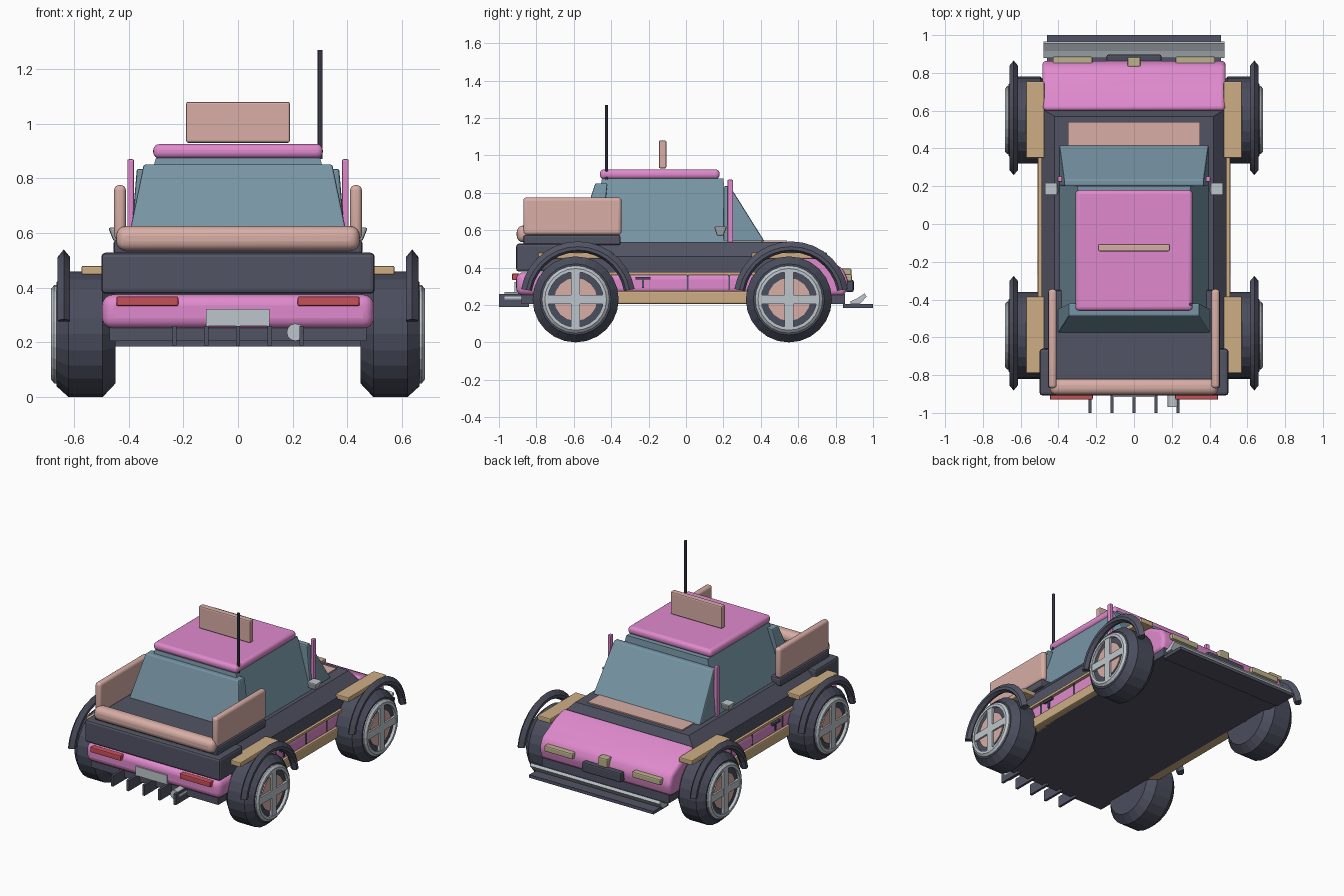
import bpy, bmesh, math
from mathutils import Vector

if "Cube" in bpy.data.objects:
    bpy.data.objects.remove(bpy.data.objects["Cube"])


def mat(name, r, g, b):
    m = bpy.data.materials.new(name)
    lin = [(c / 255 / 12.92) if c < 10 else ((c / 255 + 0.055) / 1.055) ** 2.4 for c in (r, g, b)]
    m.diffuse_color = (*lin, 1)
    m.use_nodes = True
    m.node_tree.nodes["Principled BSDF"].inputs["Base Color"].default_value = m.diffuse_color
    return m


PINK = mat("pink paint", 224, 138, 205)
DARK = mat("dark slate", 82, 84, 100)
TYRE = mat("tyre slate", 74, 77, 93)
TAN = mat("tan trim", 205, 174, 132)
SALMON = mat("salmon panel", 216, 174, 166)
GLASS = mat("blue glass", 120, 150, 166)
SILVER = mat("silver", 190, 198, 204)
RED = mat("red lamp", 200, 80, 88)
KHAKI = mat("khaki lamp", 188, 178, 142)


def finish(bm, name, m, bevel=0.0, seg=2):
    bmesh.ops.recalc_face_normals(bm, faces=bm.faces)
    me = bpy.data.meshes.new(name)
    bm.to_mesh(me)
    bm.free()
    ob = bpy.data.objects.new(name, me)
    bpy.context.collection.objects.link(ob)
    me.materials.append(m)
    if bevel:
        b = ob.modifiers.new("bevel", "BEVEL")
        b.width, b.segments, b.limit_method = bevel, seg, "ANGLE"
        if seg > 2:
            me.polygons.foreach_set("use_smooth", [True] * len(me.polygons))
            me.set_sharp_from_angle(angle=math.radians(40))
    return ob


def box(name, m, x, y, z, bevel=0.0, seg=2):
    """Box given by its (min, max) on each axis."""
    return frustum(name, m, x, y, z, x, y, bevel, seg)


def frustum(name, m, x, y, z, tx, ty, bevel=0.0, seg=2):
    """Box whose top has its own x and y range."""
    bm = bmesh.new()
    rings = []
    for (a, b), (c, d), h in ((x, y, z[0]), (tx, ty, z[1])):
        rings.append([bm.verts.new(p) for p in ((a, c, h), (b, c, h), (b, d, h), (a, d, h))])
    bm.faces.new(rings[0])
    bm.faces.new(rings[1])
    for i in range(4):
        j = (i + 1) % 4
        bm.faces.new((rings[0][i], rings[0][j], rings[1][j], rings[1][i]))
    return finish(bm, name, m, bevel, seg)


def extrude_x(name, m, pts, w, bevel=0.0, seg=2):
    """Side profile of (y, z) points extruded to half width w."""
    bm = bmesh.new()
    f = bm.faces.new([bm.verts.new((-w, y, z)) for y, z in pts])
    r = bmesh.ops.extrude_face_region(bm, geom=[f])
    for v in r["geom"]:
        if isinstance(v, bmesh.types.BMVert):
            v.co.x = w
    return finish(bm, name, m, bevel, seg)


def sweep(name, m, profile, side, y, z, n, a0=0.0, a1=360.0):
    """Revolve (x, radius) points about the x axis through (y, z)."""
    bm = bmesh.new()
    full = a1 - a0 >= 360
    rings = []
    for i in range(n if full else n + 1):
        a = math.radians(a0 + (a1 - a0) * i / n)
        rings.append([bm.verts.new((side * x, y + r * math.cos(a), z + r * math.sin(a)))
                      for x, r in profile])
    k = len(profile)
    for i in range(n):
        p, q = rings[i], rings[(i + 1) % len(rings)]
        for j in range(k):
            bm.faces.new((p[j], p[(j + 1) % k], q[(j + 1) % k], q[j]))
    if not full:
        bm.faces.new(rings[0])
        bm.faces.new(rings[-1])
    return finish(bm, name, m)


def rod(name, m, start, end, r, n=12):
    bm = bmesh.new()
    bmesh.ops.create_cone(bm, cap_ends=True, segments=n, radius1=r, radius2=r,
                          depth=(Vector(end) - Vector(start)).length)
    d = Vector(end) - Vector(start)
    rot = d.to_track_quat("Z", "Y").to_matrix()
    for v in bm.verts:
        v.co = rot @ v.co + (Vector(start) + Vector(end)) / 2
    return finish(bm, name, m)


# Lower body, hood and chassis
box("chassis_floor", DARK, (-.47, .47), (-.88, .85), (.205, .26))
box("lower_body", PINK, (-.497, .497), (-.908, .64), (.25, .375), .04, 4)
extrude_x("hood", PINK, [(.60, .25), (.60, .50), (.70, .47), (.84, .395), (.868, .33), (.85, .25)],
          .485, .025, 4)

# Dark upper body with sloped shoulders
box("belt_body", DARK, (-.49, .49), (-.70, .60), (.37, .46))
frustum("shoulders", DARK, (-.49, .49), (-.70, .61), (.46, .538), (-.42, .42), (-.70, .57))
box("tail_body", DARK, (-.5, .5), (-.908, -.66), (.378, .528), .015)
box("bed_rim", DARK, (-.455, .455), (-.87, -.35), (.52, .575), .012)
box("cowl_panel", SALMON, (-.35, .35), (.40, .54), (.53, .546))

# Cabin glass, roof and roof sign
frustum("cabin_glass", GLASS, (-.395, .395), (-.50, .23), (.535, .875), (-.30, .30), (-.45, .20))
frustum("windshield", GLASS, (-.395, .395), (.20, .42), (.54, .835), (-.37, .37), (.20, .235), .008)
frustum("rear_window", GLASS, (-.405, .405), (-.58, -.45), (.56, .85), (-.345, .345), (-.485, -.42), .006)
box("roof", PINK, (-.31, .31), (-.46, .18), (.873, .925), .022, 4)
box("roof_sign", SALMON, (-.19, .19), (-.145, -.105), (.93, 1.08), .008)
rod("antenna", TYRE, (.30, -.425, .87), (.30, -.425, 1.27), .009, 8)

# Cargo boards
box("tail_board", SALMON, (-.445, .445), (-.905, -.82), (.535, .625), .035, 4)

# Tail details
box("rear_plate", SILVER, (-.117, .115), (-.916, -.90), (.26, .322))
for i in range(5):
    x = (i - 2) * .116
    box("diffuser_fin", DARK, (x - .008, x + .008), (-1.0, -.84), (.188, .26))
rod("exhaust_pipe", SILVER, (.21, -.80, .237), (.21, -.97, .237), .032)

# Nose details
box("front_plate", TYRE, (-.145, .145), (.85, .897), (.27, .335), .01)
box("nose_badge", KHAKI, (-.035, .035), (.83, .885), (.335, .395), .008)
box("splitter", DARK, (-.46, .46), (.84, 1.0), (.185, .205))
extrude_x("front_bumper", SILVER, [(.88, .205), (.93, .205), (.965, .245), (.955, .262), (.915, .235), (.88, .22)], .48)

TYRE_PROFILE = [(.448, .03), (.448, .18), (.495, .23), (.62, .23), (.664, .19), (.664, .03)]
RIM_PROFILE = [(.64, .148), (.64, .18), (.672, .18), (.684, .165), (.684, .148)]
ARCH_PROFILE = [(.637, .308), (.66, .28), (.66, .262), (.637, .25), (.614, .262), (.614, .28)]

for s in (-1, 1):
    def span(a, b):
        return tuple(sorted((s * a, s * b)))

    # Wheels, arches and fender plates
    for y, tag in ((.55, "front"), (-.59, "rear")):
        sweep(tag + "_tyre", TYRE, TYRE_PROFILE, s, y, .23, 24)
        sweep(tag + "_rim", SILVER, RIM_PROFILE, s, y, .23, 24)
        rod(tag + "_hub_disc", SALMON, (s * .60, y, .23), (s * .670, y, .23), .115, 16)
        box(tag + "_spoke_up", SILVER, span(.66, .682), (y - .024, y + .024), (.07, .39))
        box(tag + "_spoke_across", SILVER, span(.66, .681), (y - .16, y + .16), (.206, .254))
        sweep(tag + "_arch", DARK, ARCH_PROFILE, s, y + .012, .232, 14, 10, 170)
        box(tag + "_fender_plate", TAN, span(.475, .572), (y - .20, y + .205), (.447, .48), .006)

    # Side trim and door details
    box("side_sill", TAN, span(.44, .512), (-.40, .38), (.205, .275), .008)
    box("side_strip", TAN, span(.48, .508), (-.62, .60), (.36, .376))
    for y in (-.31, .01, .23):
        box("door_seam", DARK, span(.49, .5), (y - .004, y + .004), (.28, .36))
    box("door_handle", TYRE, span(.49, .512), (-.27, -.19), (.335, .35))
    box("handle_stem", TYRE, span(.49, .505), (-.236, -.224), (.29, .34))

    # Pillars, mirrors and cargo side boards
    box("pillar", PINK, span(.38, .405), (.222, .252), (.53, .87), .006)
    frustum("mirror", SILVER, span(.40, .455), (.165, .20), (.57, .62), span(.405, .475), (.15, .22), .008)
    box("cargo_side_board", SALMON, span(.41, .453), (-.87, -.345), (.575, .775), .018, 4)

    # Lamps
    box("tail_lamp", RED, span(.218, .445), (-.93, -.89), (.333, .368), .006)
    box("head_lamp", KHAKI, span(.22, .43), (.84, .887), (.325, .365), .008)
